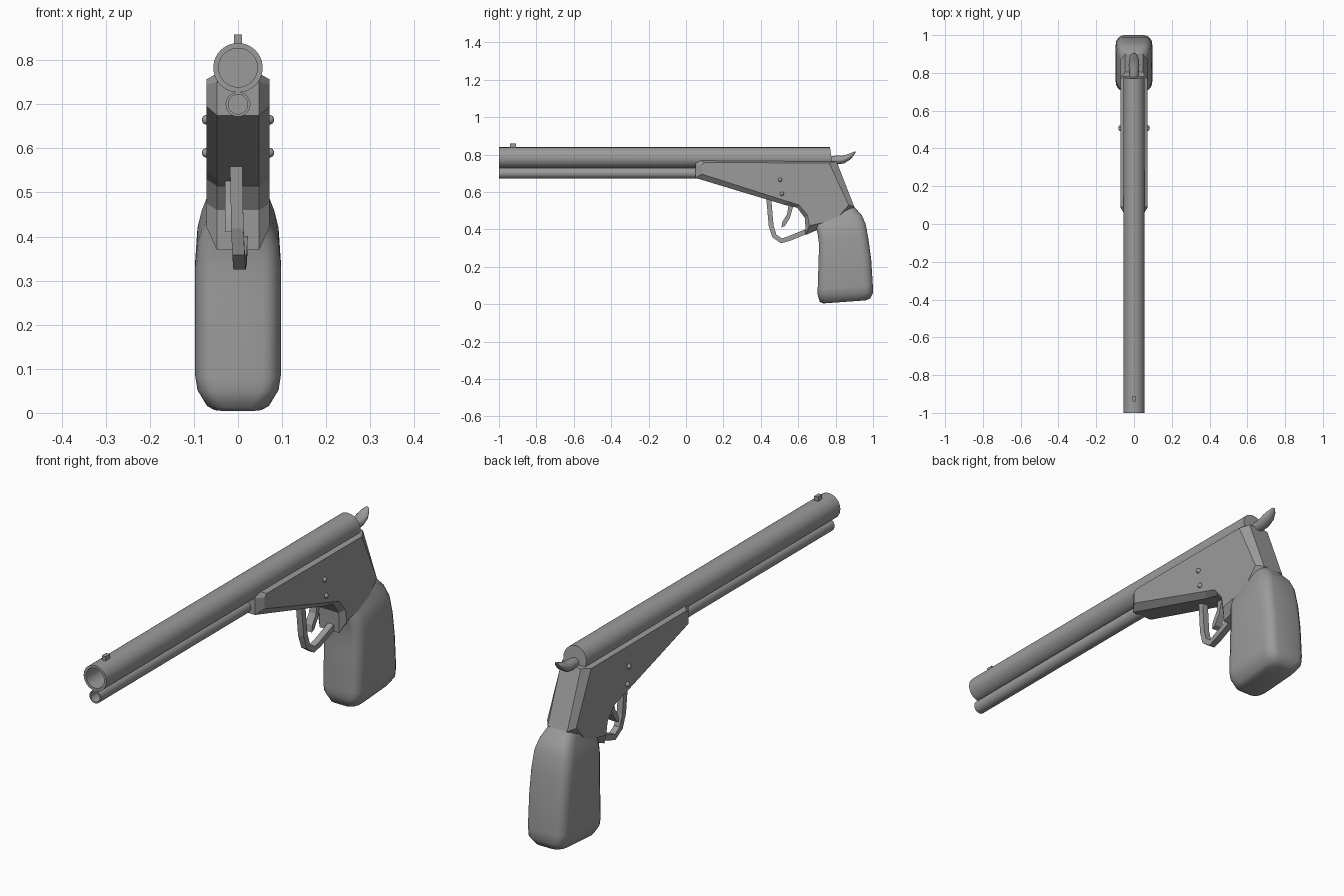
import bpy, bmesh, math
from mathutils import Vector

cube = bpy.data.objects.get("Cube")
if cube:
    bpy.data.objects.remove(cube, do_unlink=True)

steel = bpy.data.materials.new("mid_grey")
steel.use_nodes = True
grey = (0.33, 0.33, 0.33, 1)
steel.diffuse_color = grey
steel.node_tree.nodes["Principled BSDF"].inputs["Base Color"].default_value = grey


def make(name, rings, smooth=None, cap=True, closed=False):
    """Skin a list of equal-length rings of points."""
    bm = bmesh.new()
    loops = [[bm.verts.new(p) for p in ring] for ring in rings]
    n = len(loops[0])
    pairs = list(zip(loops, loops[1:]))
    if closed:
        pairs.append((loops[-1], loops[0]))
    for a, b in pairs:
        for i in range(n):
            j = (i + 1) % n
            bm.faces.new((a[i], a[j], b[j], b[i]))
    if cap and not closed:
        bm.faces.new(loops[0])
        bm.faces.new(loops[-1])
    bmesh.ops.recalc_face_normals(bm, faces=bm.faces)
    mesh = bpy.data.meshes.new(name)
    bm.to_mesh(mesh)
    bm.free()
    mesh.materials.append(steel)
    obj = bpy.data.objects.new(name, mesh)
    bpy.context.collection.objects.link(obj)
    if smooth:
        bpy.ops.object.select_all(action='DESELECT')
        obj.select_set(True)
        bpy.context.view_layer.objects.active = obj
        bpy.ops.object.shade_smooth_by_angle(angle=math.radians(smooth))
    return obj


def tube(name, z, radius, bore, depth, back, slant):
    """Hollow tube along y, with a slanted rear end."""
    def ring(r, y, lean=0):
        turns = [math.tau * i / 40 for i in range(40)]
        return [(r * math.cos(t), y - lean * math.sin(t), z + r * math.sin(t)) for t in turns]
    make(name, [ring(bore, depth - 1), ring(bore, -1), ring(radius, -1),
                ring(radius, back, slant)], smooth=35)


def plate(name, outline, x0, x1):
    """Flat part cut from a side outline."""
    return make(name, [[(x, y, z) for y, z in outline] for x in (x0, x1)])


# Barrel and the rod tube below it
tube("barrel", 0.783, 0.056, 0.044, 0.3, 0.778, 0.008)
tube("under_tube", 0.70, 0.028, 0.022, 0.2, 0.3, 0)

# Front sight
plate("front_sight", [(-0.94, 0.83), (-0.91, 0.83), (-0.91, 0.858), (-0.94, 0.858)], -0.009, 0.009)

# Frame: wide outline in the middle, smaller outline on each flank
core = [(0.05, 0.675), (0.05, 0.75), (0.075, 0.77), (0.805, 0.763), (0.90, 0.52),
        (0.80, 0.44), (0.64, 0.37), (0.636, 0.46), (0.595, 0.515), (0.53, 0.53)]
flank = [(0.085, 0.695), (0.085, 0.745), (0.10, 0.757), (0.765, 0.755), (0.87, 0.53),
         (0.80, 0.45), (0.66, 0.42), (0.65, 0.475), (0.605, 0.53), (0.54, 0.55)]
make("frame", [[(x, y, z) for y, z in shape] for x, shape in
               ((-0.071, flank), (-0.048, core), (0.048, core), (0.071, flank))])

# Grip: rounded sections leaning from front point to back point
sections = [((0.735, 0.004), (0.96, 0.02), 0.055), ((0.715, 0.012), (0.985, 0.03), 0.07),
            ((0.704, 0.05), (1.0, 0.06), 0.092), ((0.704, 0.08), (0.999, 0.10), 0.097),
            ((0.71, 0.27), (0.99, 0.24), 0.097), ((0.71, 0.33), (0.975, 0.35), 0.097),
            ((0.704, 0.375), (0.96, 0.43), 0.092), ((0.697, 0.40), (0.94, 0.475), 0.082),
            ((0.685, 0.425), (0.90, 0.52), 0.066)]


def grip_ring(front, back, half):
    f, b = Vector((0, *front)), Vector((0, *back))
    axis = (b - f).normalized()
    length, cx, cy = (b - f).length, 0.04, 0.05
    ring = []
    for k, (sx, end) in enumerate(((1, 1), (-1, 1), (-1, 0), (1, 0))):
        for i in range(5):
            t = math.radians(90 * k + 22.5 * i)
            along = (length - cy if end else cy) + cy * math.sin(t)
            p = f + axis * along
            p.x = sx * (half - cx) + cx * math.cos(t)
            ring.append(p)
    return ring


make("grip", [grip_ring(*s) for s in sections], smooth=50)

# Trigger guard: strip swept along a side path, drifting slightly sideways
path = [Vector(p) for p in ((0.443, 0.56), (0.455, 0.42), (0.472, 0.365), (0.51, 0.338),
                            (0.55, 0.35), (0.66, 0.395))]
strip = []
for i, p in enumerate(path):
    d = (path[min(i + 1, 5)] - path[max(i - 1, 0)]).normalized()
    side = Vector((-d.y, d.x)) * 0.013
    mid = -0.004 + 0.0025 * i
    strip.append([(mid + w * 0.014, *(p + side * s)) for w, s in ((-1, -1), (1, -1), (1, 1), (-1, 1))])
make("trigger_guard", strip)

# Trigger
plate("trigger", [(0.55, 0.54), (0.54, 0.48), (0.515, 0.44), (0.51, 0.41), (0.528, 0.417),
                  (0.555, 0.46), (0.578, 0.54)], -0.03, 0.004)


# Hammer: elliptical sections along a curved spur (y, z, half width, half height, tilt)
def oval(y, z, w, h, tilt):
    t = math.radians(tilt)
    return [(w * math.cos(a), y - h * math.sin(a) * math.sin(t), z + h * math.sin(a) * math.cos(t))
            for a in (math.tau * i / 16 for i in range(16))]


make("hammer", [oval(*s) for s in ((0.76, 0.765, 0.022, 0.022, 0), (0.80, 0.77, 0.024, 0.024, 0),
                                   (0.84, 0.773, 0.028, 0.021, 15), (0.87, 0.787, 0.027, 0.016, 35),
                                   (0.892, 0.803, 0.018, 0.009, 45), (0.905, 0.815, 0.006, 0.003, 45))], smooth=60)

# Domed pins through the frame
for label, y, z in (("upper", 0.503, 0.665), ("lower", 0.513, 0.59)):
    domes = [(-0.082, 0.003), (-0.079, 0.008), (-0.073, 0.011), (0.073, 0.011), (0.079, 0.008), (0.082, 0.003)]
    make(label + "_pin", [[(x, y + r * math.cos(math.tau * i / 16), z + r * math.sin(math.tau * i / 16))
                           for i in range(16)] for x, r in domes], smooth=50)
